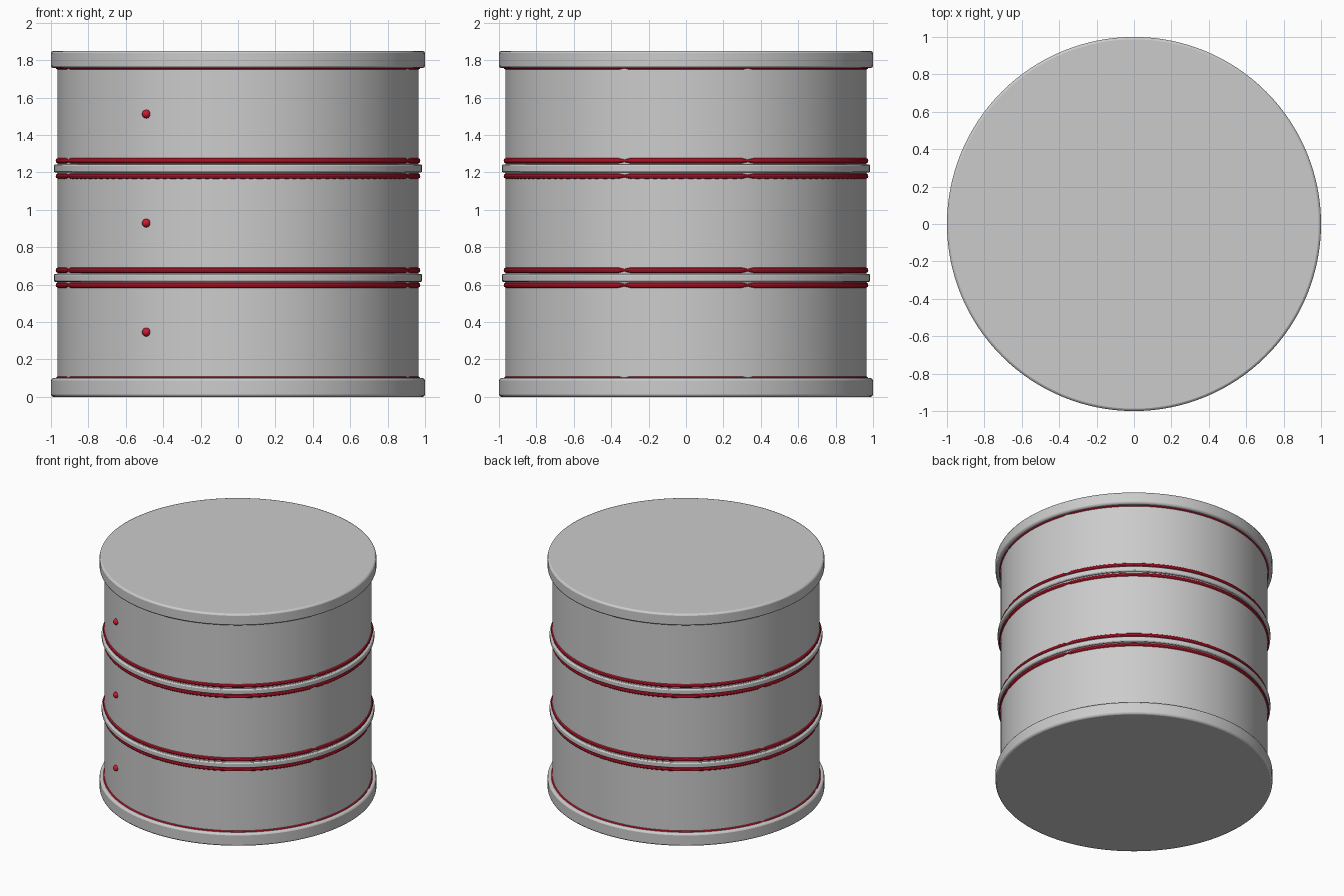
import bpy
import math

if "Cube" in bpy.data.objects:
    bpy.data.objects.remove(bpy.data.objects["Cube"])

RED = bpy.data.materials.new("red_trim")
RED.diffuse_color = (0.6, 0.01, 0.03, 1)
RED.use_nodes = True
RED.node_tree.nodes["Principled BSDF"].inputs["Base Color"].default_value = RED.diffuse_color


def smooth(obj):
    bpy.ops.object.select_all(action='DESELECT')
    obj.select_set(True)
    bpy.context.view_layer.objects.active = obj
    bpy.ops.object.shade_smooth_by_angle(angle=math.radians(30))


def drum(name, radius, z0, z1, bevel=0.0):
    bpy.ops.mesh.primitive_cylinder_add(vertices=128, radius=radius, depth=z1 - z0,
                                        location=(0, 0, (z0 + z1) / 2))
    obj = bpy.context.object
    obj.name = name
    if bevel:
        mod = obj.modifiers.new("edge", 'BEVEL')
        mod.width = bevel
        mod.segments = 2
    smooth(obj)


def trim_arc(name, z, start, end, radius=0.96, thick=0.015):
    """Red piping along an arc, pinched thin at both ends."""
    curve = bpy.data.curves.new(name, 'CURVE')
    curve.dimensions = '3D'
    curve.bevel_depth = thick
    curve.bevel_resolution = 3
    curve.use_fill_caps = True
    n = int((end - start) / 2)
    spline = curve.splines.new('POLY')
    spline.points.add(n)
    for i, p in enumerate(spline.points):
        a = math.radians(start + (end - start) * i / n)
        p.co = (radius * math.cos(a), radius * math.sin(a), z, 1)
        p.radius = 0.6 if i in (0, n) else 1.0
    obj = bpy.data.objects.new(name, curve)
    bpy.context.collection.objects.link(obj)
    curve.materials.append(RED)
    bpy.ops.object.select_all(action='DESELECT')
    obj.select_set(True)
    bpy.context.view_layer.objects.active = obj
    bpy.ops.object.convert(target='MESH')
    smooth(bpy.context.object)


# base, lid and the two shelf rims
drum("base", 1.0, 0.0, 0.10, 0.013)
drum("lid", 1.0, 1.757, 1.85, 0.013)
drum("lower_shelf", 0.985, 0.615, 0.657, 0.008)
drum("upper_shelf", 0.985, 1.20, 1.242, 0.008)

# three stacked compartments with door knobs and red piping
tiers = [("lower", 0.10, 0.615), ("middle", 0.657, 1.20), ("upper", 1.242, 1.757)]
piping = {"lower": (0.095, 0.597), "middle": (0.677, 1.18), "upper": (1.262, 1.763)}
arcs = {"right": (-20, 20), "back": (20, 160), "left": (160, 200), "front": (200, 340)}
knob_x = -0.49
for (tier, z0, z1), knob_z in zip(tiers, (0.346, 0.929, 1.512)):
    drum(tier + "_compartment", 0.965, z0, z1)
    bpy.ops.mesh.primitive_uv_sphere_add(
        segments=24, ring_count=12, radius=0.023,
        location=(knob_x, -math.sqrt(0.967 ** 2 - knob_x ** 2), knob_z))
    knob = bpy.context.object
    knob.name = tier + "_knob"
    knob.data.materials.append(RED)
    smooth(knob)
    for edge, z in zip(("bottom", "top"), piping[tier]):
        for side, (a0, a1) in arcs.items():
            trim_arc(f"{tier}_{edge}_piping_{side}", z, a0, a1)
